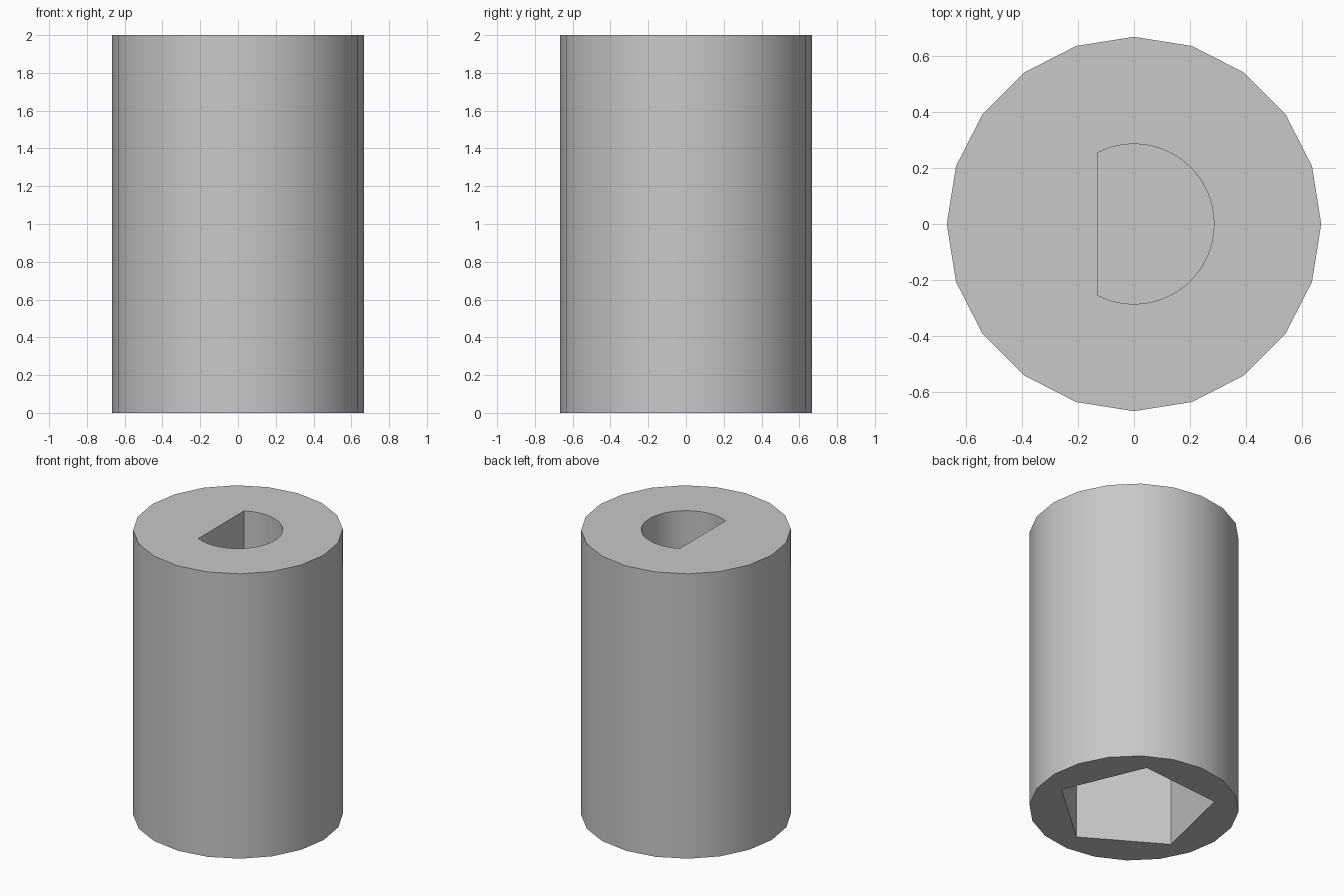
import bpy, bmesh
from math import cos, sin, acos, radians, pi

if "Cube" in bpy.data.objects:
    bpy.data.objects.remove(bpy.data.objects["Cube"], do_unlink=True)

grey = bpy.data.materials.new("light_grey")
grey.use_nodes = True
colour = (0.58, 0.58, 0.58, 1)
grey.diffuse_color = colour
grey.node_tree.nodes["Principled BSDF"].inputs["Base Color"].default_value = colour

HEIGHT = 2.0
SOCKET_DEPTH = 0.95


def arc(radius, start, end, steps, closed=True):
    """Points along an arc; a closed arc leaves out its repeated end point."""
    count = steps if closed else steps + 1
    angles = [start + (end - start) * i / steps for i in range(count)]
    return [(radius * cos(a), radius * sin(a)) for a in angles]


def prism(name, profile, low, high):
    """Extrude a flat outline between two heights."""
    bm = bmesh.new()
    base = bm.faces.new([bm.verts.new((x, y, low)) for x, y in profile])
    top = bmesh.ops.extrude_face_region(bm, geom=[base])["geom"]
    verts = [v for v in top if isinstance(v, bmesh.types.BMVert)]
    bmesh.ops.translate(bm, verts=verts, vec=(0, 0, high - low))
    bmesh.ops.recalc_face_normals(bm, faces=bm.faces)
    mesh = bpy.data.meshes.new(name)
    bm.to_mesh(mesh)
    bm.free()
    mesh.materials.append(grey)
    obj = bpy.data.objects.new(name, mesh)
    bpy.context.collection.objects.link(obj)
    return obj


# Twenty-sided body
body = prism("coupler_body", arc(0.667, 0, 2 * pi, 20), 0, HEIGHT)

# D-shaped shaft bore in the top, with its flat towards -x
half = acos(-0.13 / 0.285)
bore = prism("shaft_bore_cutter", arc(0.285, -half, half, 40, closed=False),
             HEIGHT - SOCKET_DEPTH, HEIGHT + 0.1)

# Five-sided socket in the bottom
turn = radians(59)
socket = prism("pentagon_socket_cutter", arc(0.518, turn, turn + 2 * pi, 5),
               -0.1, SOCKET_DEPTH)

# Cut both holes, then discard the cutters
bpy.ops.object.select_all(action='DESELECT')
body.select_set(True)
bpy.context.view_layer.objects.active = body
for cutter in (bore, socket):
    cutter.hide_render = True
    cut = body.modifiers.new(cutter.name, 'BOOLEAN')
    cut.operation = 'DIFFERENCE'
    cut.solver = 'EXACT'
    cut.object = cutter
    bpy.ops.object.modifier_apply(modifier=cut.name)
    bpy.data.objects.remove(cutter, do_unlink=True)

# Smooth round walls, crisp rims and pentagon corners
bpy.ops.object.shade_smooth_by_angle(angle=radians(30))
